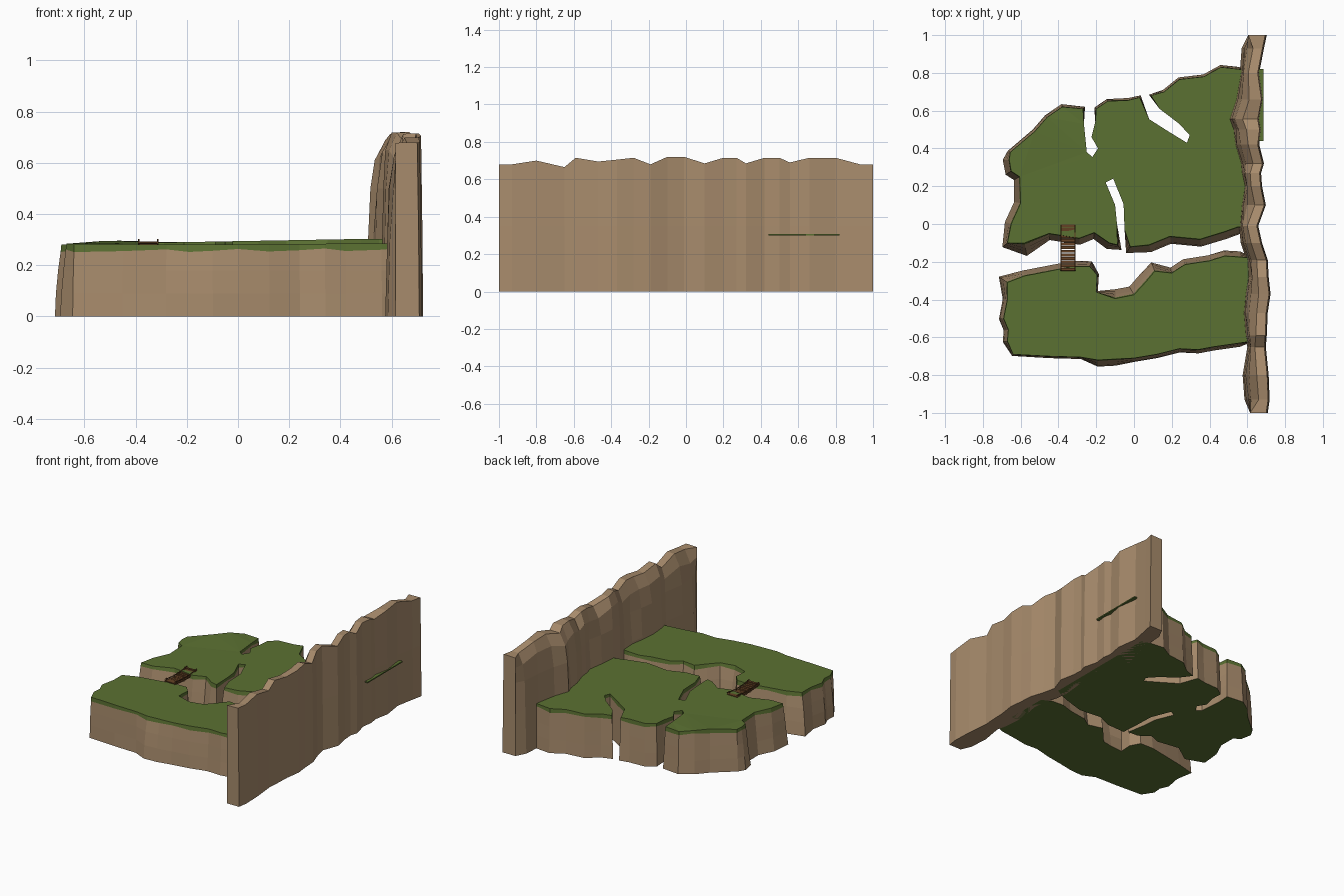
import bpy, bmesh, math, random
from mathutils import Vector

if "Cube" in bpy.data.objects:
    bpy.data.objects.remove(bpy.data.objects["Cube"])

random.seed(4)


def material(name, rgb):
    m = bpy.data.materials.new(name)
    m.diffuse_color = (*rgb, 1)
    m.use_nodes = True
    m.node_tree.nodes["Principled BSDF"].inputs["Base Color"].default_value = m.diffuse_color
    return m


ROCK = material("rock", (0.39, 0.26, 0.15))
GRASS = material("grass", (0.105, 0.165, 0.032))
WOOD = material("wood", (0.13, 0.055, 0.018))


def loft(name, rings, mats, pick):
    """Skin closed rings; pick(i) gives the material slot of band i, -1 for the caps."""
    bm = bmesh.new()
    vs = [[bm.verts.new(p) for p in r] for r in rings]
    n = len(rings[0])
    for i in range(len(vs) - 1):
        for k in range(n):
            f = bm.faces.new((vs[i][k], vs[i][(k + 1) % n], vs[i + 1][(k + 1) % n], vs[i + 1][k]))
            f.material_index = pick(i)
    for r in (vs[0], vs[-1]):
        bm.faces.new(r).material_index = pick(-1)
    bmesh.ops.triangulate(bm, faces=[f for f in bm.faces if len(f.verts) > 4])
    bmesh.ops.recalc_face_normals(bm, faces=bm.faces)
    me = bpy.data.meshes.new(name)
    bm.to_mesh(me)
    bm.free()
    for m in mats:
        me.materials.append(m)
    ob = bpy.data.objects.new(name, me)
    bpy.context.collection.objects.link(ob)
    return ob


def box(name, loc, size, mat, rot=(0, 0, 0)):
    bpy.ops.mesh.primitive_cube_add(size=1, location=loc, rotation=rot)
    ob = bpy.context.object
    ob.name = name
    ob.scale = size
    ob.data.materials.append(mat)
    return ob


def island(name, groups, top):
    """Groups are (outward spread of the cliff foot, rim points)."""
    pts = [(Vector(p), o) for o, g in groups for p in g]
    n = len(pts)
    area = sum(pts[i - 1][0].cross(pts[i][0]) for i in range(n))
    sign = 1 if area > 0 else -1
    rings = [[], [], [], [], []]
    for i, (p, o) in enumerate(pts):
        t = (p - pts[i - 1][0]).normalized() + (pts[(i + 1) % n][0] - p).normalized()
        nrm = Vector((t.y, -t.x)) * sign
        nrm = nrm.normalized() if nrm.length > 1e-4 else Vector((0, 0))
        zt = top(p.x, p.y)
        lip = zt - 0.018 - 0.012 * (1 + math.sin(i * 2.1)) / 2
        wob = random.uniform(0.8, 1.15)
        for ring, z, k in zip(rings, (0, 0.09, 0.18, lip, zt), (1, 0.75 * wob, 0.45 * wob, 0.12, 0)):
            q = p + nrm * o * k
            ring.append((q.x, q.y, z))
    return loft(name, rings, [ROCK, GRASS], lambda i: 1 if i in (-1, 3) else 0)


# North plateau with its three cracks
island("north_plateau", [
    (0.035, [(-.67, -.10), (-.65, 0), (-.60, .11), (-.605, .25), (-.65, .28), (-.66, .34)]),
    (0.015, [(-.655, .38), (-.525, .49), (-.46, .565), (-.38, .62), (-.27, .61)]),
    (0.0, [(-.265, .53), (-.25, .38), (-.22, .355), (-.19, .40), (-.225, .46), (-.205, .54)]),
    (0.012, [(-.20, .61), (-.14, .65), (-.03, .655), (.03, .67)]),
    (0.0, [(.08, .555), (.19, .485), (.28, .43), (.295, .47), (.24, .53), (.135, .61)]),
    (0.012, [(.09, .68), (.16, .70), (.24, .765), (.37, .78), (.46, .83), (.55, .82)]),
    (0.0, [(.62, .81), (.62, .4), (.62, -.02)]),
    (0.04, [(.55, -.015), (.48, -.04), (.35, -.08), (.19, -.065), (.08, -.11), (-.02, -.12)]),
    (0.0, [(-.05, -.03), (-.055, .105), (-.11, .24), (-.15, .22), (-.10, .10), (-.09, .0)]),
    (0.035, [(-.088, -.11), (-.13, -.10), (-.21, -.045), (-.29, -.075), (-.45, -.05)]),
    (0.07, [(-.58, -.10)]),
], lambda x, y: 0.285 + 0.018 * max(0, min(1, x + 0.5)) + (0.01 if -.56 < x < -.45 else 0))

# South plateau with the scooped bay
island("south_plateau", [
    (0.055, [(-.67, -.31)]),
    (0.03, [(-.58, -.275), (-.45, -.25), (-.32, -.225), (-.235, -.225)]),
    (0.01, [(-.195, -.27), (-.20, -.36)]),
    (0.05, [(-.10, -.395), (0, -.375), (.06, -.31), (.11, -.25)]),
    (0.03, [(.20, -.26), (.27, -.215), (.40, -.195), (.48, -.17), (.56, -.175)]),
    (0.0, [(.63, -.18), (.63, -.62)]),
    (0.02, [(.56, -.63), (.42, -.65), (.34, -.665), (.24, -.66), (.12, -.69), (0, -.71)]),
    (0.035, [(-.10, -.715), (-.19, -.72)]),
    (0.01, [(-.28, -.705), (-.45, -.70), (-.64, -.69)]),
    (0.025, [(-.67, -.62), (-.665, -.56), (-.69, -.50), (-.67, -.40)]),
], lambda x, y: 0.28 + 0.006 * max(0, min(1, x + 0.3)))

# Tall rock wall: (y, left x, right x, crest height)
WALL = [(-1, .615, .705, .68), (-.93, .585, .715, .68), (-.8, .575, .71, .70), (-.65, .60, .695, .665),
        (-.59, .585, .70, .715), (-.47, .575, .705, .695), (-.37, .585, .72, .705), (-.28, .60, .71, .715),
        (-.19, .595, .705, .68), (-.1, .565, .675, .72), (-.01, .555, .655, .72), (.1, .565, .695, .685),
        (.2, .58, .675, .715), (.27, .565, .67, .715), (.32, .56, .685, .685), (.42, .53, .66, .715),
        (.5, .52, .67, .715), (.555, .50, .66, .69), (.66, .535, .68, .715), (.8, .56, .66, .715),
        (.93, .57, .685, .68), (1, .605, .70, .68)]
rings = []
for y, a, b, h in WALL:
    j = random.uniform(0, .012) if abs(y) < .99 else 0
    c = max(a, min(b - .055, a + .075)) if abs(y) < .99 else a
    rings.append([(b + .003, y, 0), (b, y, .35), (b - .005, y, h), (c, y, h - .002),
                  (a + .45 * (c - a), y, h - .07 - 2 * j), (a + .012 + j, y, .5), (a + .008, y, .3), (a, y, 0)])
loft("rock_wall", rings, [ROCK], lambda i: 0)

# Sliver of turf showing through the back of the wall
box("turf_ledge", (.635, .63, .303), (.10, .38, .008), GRASS)

# Sagging plank bridge
N = 13
sag = lambda t: .289 - .012 * (1 - (2 * t - 1) ** 2)
for i in range(N):
    t = i / (N - 1)
    box("plank", (-.35, -.24 + .23 * t, sag(t)), (.08, .015, .006), WOOD, (random.uniform(-.08, .08), 0, 0))
for x in (-.387, -.313):
    for k in range(6):
        t0, t1 = k / 6, (k + 1) / 6
        dy, dz = .24 / 6, sag(t1) - sag(t0)
        mid = (x, -.245 + .24 * (t0 + t1) / 2, (sag(t0) + sag(t1)) / 2)
        for name, lift in (("stringer", -.004), ("rail", .012)):
            box(name, (mid[0], mid[1], mid[2] + lift), (.005, math.hypot(dy, dz), .004), WOOD,
                (math.atan2(dz, dy), 0, 0))
        if k in (0, 2, 3, 5):
            box("post", (x, mid[1], mid[2] + .004), (.006, .006, .026), WOOD)
